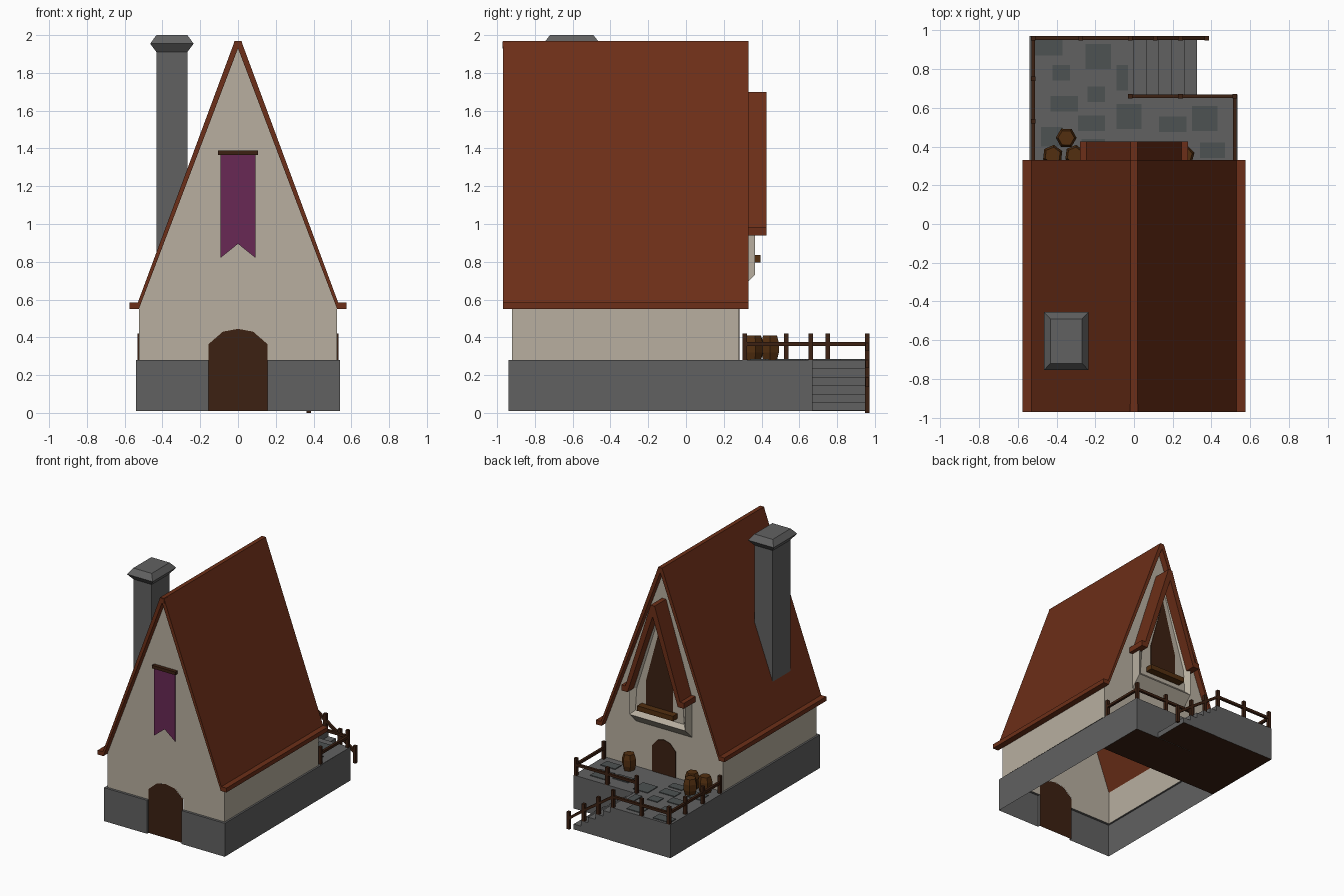
import bpy, bmesh, math
from mathutils import Vector

if "Cube" in bpy.data.objects:
    bpy.data.objects.remove(bpy.data.objects["Cube"])


def material(name, rgb):
    m = bpy.data.materials.new(name)
    m.diffuse_color = (*rgb, 1)
    m.use_nodes = True
    m.node_tree.nodes["Principled BSDF"].inputs["Base Color"].default_value = m.diffuse_color
    return m


STONE = material("stone", (.12, .12, .12))
SLAB = material("slab", (.075, .085, .085))
PLASTER = material("plaster", (.48, .43, .35))
ROOF = material("roof_tile", (.15, .028, .009))
WOOD = material("dark_wood", (.045, .015, .006))
CASK = material("cask_wood", (.085, .028, .005))
CLOTH = material("cloth", (.14, .022, .09))


def mesh(name, verts, faces, mat):
    me = bpy.data.meshes.new(name)
    me.from_pydata([tuple(v) for v in verts], [], faces)
    me.materials.append(mat)
    ob = bpy.data.objects.new(name, me)
    bpy.context.collection.objects.link(ob)
    return ob


def loft(name, rings, mat, caps=True):
    """Join equal-length closed rings with quads, optionally capped."""
    n = len(rings[0])
    verts = [v for r in rings for v in r]
    faces = [(k * n + i, k * n + (i + 1) % n, (k + 1) * n + (i + 1) % n, (k + 1) * n + i)
             for k in range(len(rings) - 1) for i in range(n)]
    if caps:
        faces += [tuple(range(n))[::-1], tuple(range(len(verts) - n, len(verts)))]
    ob = mesh(name, verts, faces, mat)
    bm = bmesh.new()
    bm.from_mesh(ob.data)
    bmesh.ops.recalc_face_normals(bm, faces=bm.faces)
    bm.to_mesh(ob.data)
    bm.free()
    return ob


def xz(profile, y):
    return [(x, y, z) for x, z in profile]


def prism(name, profile, y0, y1, mat):
    return loft(name, [xz(profile, y0), xz(profile, y1)], mat)


def rect(x0, x1, y0, y1, z):
    return [(x0, y0, z), (x1, y0, z), (x1, y1, z), (x0, y1, z)]


def box(name, x0, x1, y0, y1, z0, z1, mat):
    return loft(name, [rect(x0, x1, y0, y1, z0), rect(x0, x1, y0, y1, z1)], mat)


def sym(half):
    """Mirror a right-hand profile (bottom to top) to the left."""
    return half + [(-x, z) for x, z in reversed(half) if x > 0]


def sheet(name, path, z0, z1, mat):
    """Upright open sheet following a plan path."""
    n = len(path)
    verts = [(x, y, z) for z in (z0, z1) for x, y in path]
    return mesh(name, verts, [(i, i + 1, n + i + 1, n + i) for i in range(n - 1)], mat)


def polygon(name, pts, mat):
    return mesh(name, pts, [tuple(range(len(pts)))], mat)


def bar(name, a, b, w, mat):
    a, b = Vector(a), Vector(b)
    d = (b - a).normalized()
    side = d.cross(Vector((0, 0, 1))).normalized() * w
    up = side.cross(d)
    ring = [side + up, side - up, -side - up, -side + up]
    return loft(name, [[a + r for r in ring], [b + r for r in ring]], mat)


# Stone base: hollow skirt, ledge and terrace floor
TOP = .28
sheet("base_skirt", [(0, .97), (-.54, .97), (-.54, -.94), (-.155, -.94), (-.155, -.92)], .01, TOP, STONE)
sheet("base_skirt_right", [(.155, -.92), (.155, -.94), (.54, -.94), (.535, .67), (0, .67)], .01, TOP, STONE)
for s in (-1, 1):
    polygon("side_ledge", rect(s * .525, s * .54, -.94, .28, TOP)[::s], STONE)
    polygon("front_ledge", rect(s * .155, s * .525, -.94, -.92, TOP)[::s], STONE)
plan = [(-.54, .28), (.535, .28), (.535, .67), (0, .67), (0, .97), (-.54, .97)]
polygon("terrace_floor", [(x, y, TOP) for x, y in plan], STONE)
under = [(-.54, .28), (.535, .28), (.535, .67), (.325, .67), (.325, .97), (-.54, .97)]
polygon("terrace_underside", [(x, y, .012) for x, y in reversed(under)], WOOD)

# Stairs going down to the right
steps = [(0, .012), (0, TOP)]
for i in range(5):
    z = TOP - .045 * (i + 1)
    steps += [(.065 * i, z), (.065 * (i + 1), z)]
steps.append((.325, .012))
steps.pop(1)
prism("stairs", steps, .67, .97, STONE)
polygon("top_riser", [(0, .67, .23), (0, .97, .23), (0, .97, TOP), (0, .67, TOP)], STONE)

# Paving slabs
for x0, x1, y0, y1 in [(-.52, -.37, .87, .95), (-.25, -.12, .8, .93), (-.42, -.33, .74, .82),
                       (-.09, -.03, .69, .82), (-.43, -.29, .58, .66), (-.24, -.15, .63, .71),
                       (-.29, -.15, .48, .56), (-.09, .04, .49, .62), (.13, .27, .475, .555),
                       (.3, .43, .48, .61), (.34, .47, .34, .42), (-.48, -.37, .4, .5),
                       (-.27, -.15, .37, .44)]:
    box("paving_slab", x0, x1, y0, y1, TOP - .002, TOP + .006, SLAB)

# Walls as open sheets, with an arched door opening in the front
arch = [(-.155, .365), (-.08, .43), (0, .445), (.08, .43), (.155, .365)]
gable = [(.525, TOP), (.525, .55), (0, 1.93), (-.525, .55), (-.525, TOP)]
polygon("front_wall", xz([(-.155, TOP)] + arch + [(.155, TOP)] + gable, -.92), PLASTER)
polygon("back_wall", xz(gable[::-1], .28), PLASTER)
for s in (-1, 1):
    sheet("side_wall", [(s * .525, -.92), (s * .525, .28)][::s], TOP, .55, PLASTER)
polygon("front_door", xz([(.155, .01), *arch[::-1], (-.155, .01)][::-1], -.921), WOOD)
back_arch = sym([(.105, TOP), (.105, .49), (.055, .545), (0, .56)])
prism("back_door", back_arch, .275, .284, WOOD)

# Main roof
roof = [(.525, .55), (.575, .55), (.575, .585), (.53, .585), (.017, 1.97)]
inner = [(-.525, .55), (0, 1.93)]
prism("main_roof", sym(roof) + inner[1:], -.97, .33, ROOF)
box("ridge_end", -.02, .02, -.972, -.93, 1.93, 1.965, ROOF)

# Chimney with flared cap
loft("chimney", [rect(-.35 - a, -.35 + a, -.605 - b, -.605 + b, z) for a, b, z in
                 [(.082, .115, .8), (.082, .115, 1.91), (.115, .15, 1.955), (.082, .115, 2.0)]], STONE)

# Banner
prism("banner", [(-.093, 1.37), (-.093, .82), (0, .895), (.093, .82), (.093, 1.37)], -.937, -.93, CLOTH)
box("banner_rod", -.105, .105, -.95, -.918, 1.365, 1.39, WOOD)

# Bay window on the back gable: sloped foot, recessed front, small roof
bay_front = sym([(.25, .73), (.25, .95), (0, 1.64)])
bay_back = sym([(.25, .645), (.25, .95), (0, 1.64)])
bay = loft("bay_wall", [xz(bay_back, .28), xz(bay_front, .365)], PLASTER)
bm = bmesh.new()
bm.from_mesh(bay.data)
face = max(bm.faces, key=lambda f: f.calc_center_median().y)
bmesh.ops.inset_region(bm, faces=[face], thickness=.045, depth=-.03)
bm.to_mesh(bay.data)
bm.free()
prism("bay_window", sym([(.12, .82), (.12, 1.03), (0, 1.47)]), .325, .34, WOOD)
box("bay_sill", -.16, .16, .33, .395, .795, .835, CASK)
bay_roof = [(.225, .94), (.28, .94), (.28, .985), (.245, .985), (.018, 1.70)]
prism("bay_roof", sym(bay_roof) + [(0, 1.61)], .275, .427, ROOF)

# Barrels
for cx, cy in [(-.35, .445), (-.42, .355), (-.305, .355), (.26, .355)]:
    rings = [[(cx + r * math.cos(math.tau * i / 6 + cx * 9), cy + r * math.sin(math.tau * i / 6 + cx * 9), TOP + z)
              for i in range(6)] for r, z in [(.042, 0), (.054, .04), (.054, .09), (.042, .13)]]
    loft("barrel", rings, CASK)

# Railings: runs of posts (x, y, ground z) joined by rails
runs = [[(-.52, .31, TOP), (-.52, .53, TOP), (-.52, .75, TOP), (-.52, .96, TOP), (-.275, .96, TOP),
         (-.02, .96, TOP), (.11, .96, .19), (.24, .96, .1), (.375, .96, 0)],
        [(-.02, .66, TOP), (.24, .66, TOP), (.52, .66, TOP), (.52, .31, TOP)]]
for run in runs:
    for x, y, z in run:
        box("rail_post", x - .012, x + .012, y - .012, y + .012, z, z + .14, WOOD)
    for a, b in zip(run, run[1:]):
        bar("rail", (a[0], a[1], a[2] + .085), (b[0], b[1], b[2] + .085), .01, WOOD)
